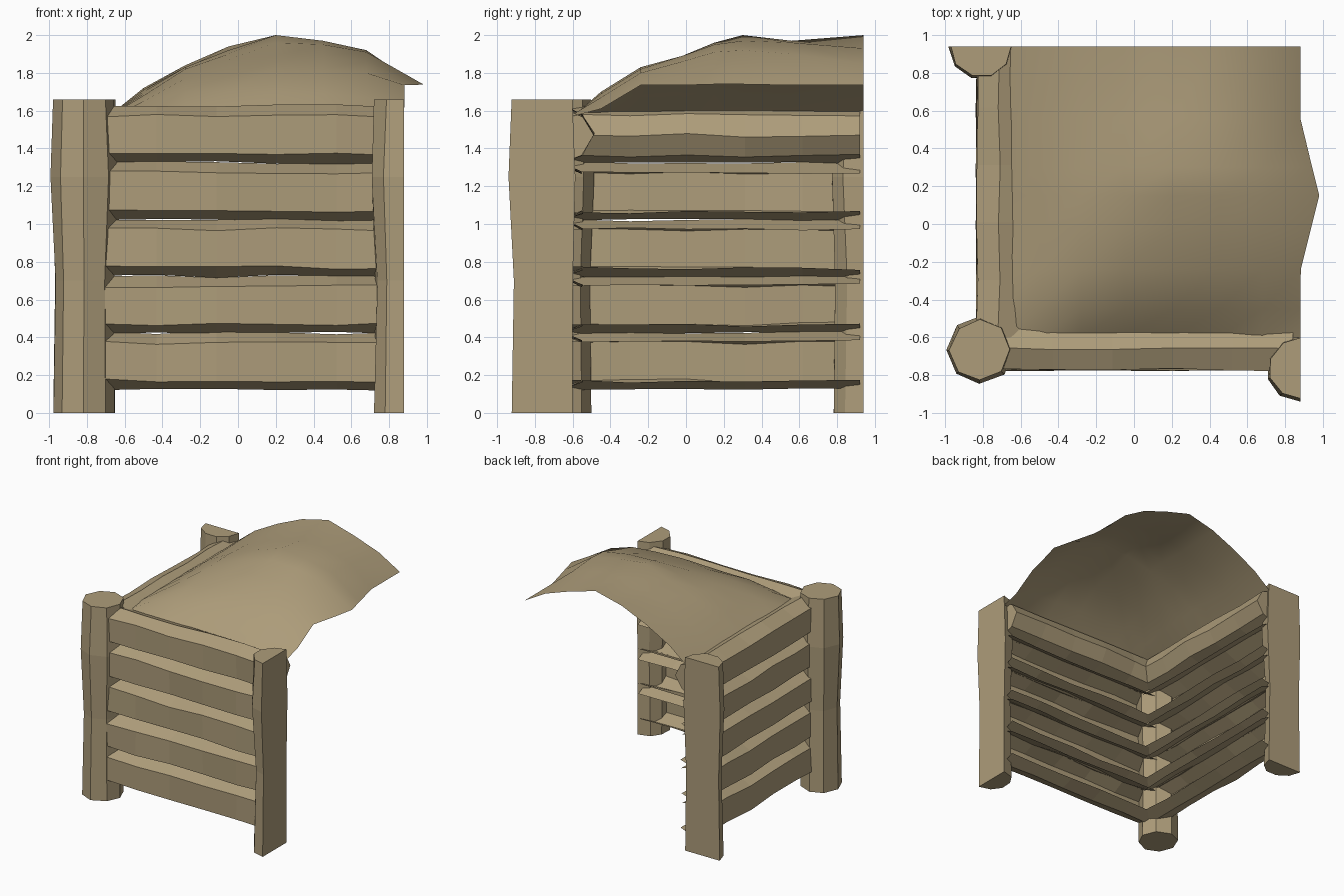
import bpy, bmesh, math, random
from mathutils import Vector

random.seed(4)
cube = bpy.data.objects.get("Cube")
if cube:
    bpy.data.objects.remove(cube, do_unlink=True)

# One sandy wood colour
wood = bpy.data.materials.new("sandy_wood")
wood.use_nodes = True
COLOR = (0.42, 0.335, 0.195, 1)
wood.diffuse_color = COLOR
wood.node_tree.nodes["Principled BSDF"].inputs["Base Color"].default_value = COLOR


def jit(a):
    return random.uniform(-a, a)


def finish(bm, name, smooth=False):
    if not smooth:
        bmesh.ops.recalc_face_normals(bm, faces=bm.faces[:])
    mesh = bpy.data.meshes.new(name)
    bm.to_mesh(mesh)
    bm.free()
    mesh.materials.append(wood)
    for p in mesh.polygons:
        p.use_smooth = smooth
    obj = bpy.data.objects.new(name, mesh)
    bpy.context.collection.objects.link(obj)
    return obj


def loft(name, rings, solid=True):
    """Join rings of points into a capped solid, or an open shell."""
    bm = bmesh.new()
    rows = [[bm.verts.new(p) for p in ring] for ring in rings]
    n = len(rows[0])
    for a, b in zip(rows, rows[1:]):
        for i in range(n if solid else n - 1):
            j = (i + 1) % n
            bm.faces.new((a[i], a[j], b[j], b[i]))
    if solid:
        bm.faces.new(rows[0])
        bm.faces.new(rows[-1])
    return finish(bm, name)


# Posts: wobbly octagons, two of them sliced flat at the open sides
def post(name, cx, cy, start, sweep, count, cut_axis=None):
    rings = []
    for z, r in ((0, 0.165), (0.7, 0.155), (1.25, 0.178), (1.66, 0.163)):
        ring = []
        for i in range(count):
            t = math.radians(start + sweep * i)
            p = Vector((cx + r * math.cos(t) + jit(0.006), cy + r * math.sin(t) + jit(0.006), z))
            if cut_axis is not None and i in (0, count - 1):
                p[cut_axis] = (cx, cy)[cut_axis]
            ring.append(p)
        rings.append(ring)
    return loft(name, rings)


post("corner_post", -0.815, -0.665, 0, 45, 8)
post("front_half_post", 0.88, -0.76, 90, 36, 6, cut_axis=0)
post("back_half_post", -0.81, 0.94, 180, 36, 6, cut_axis=1)


# Rails: hollow hexagonal planks open on the inside; the top one is solid
def rail(name, z, start, end, outer, inner, along_x, top=False):
    mid = (outer + inner) / 2
    section = [(inner, 0.255), (mid, 0.305), (outer, 0.25),
               (outer, 0.05), (mid, 0.002), (inner, 0.045)]
    if top:
        section.append((inner + 0.06, 0.15))
    rings = []
    steps = 5
    for k in range(steps + 1):
        s = start + (end - start) * k / steps
        sag = jit(0.005)
        ring = []
        for d, h in section:
            d += jit(0.008)
            h += sag + jit(0.008)
            ring.append((s, d, z + h) if along_x else (d, s, z + h))
        rings.append(ring)
    loft(name, rings, solid=top)


for i in range(5):
    base = 0.12 + 0.3 * i
    rail(f"front_rail_{i + 1}", base, -0.75, 0.84, -0.77, -0.55, True, i == 4)
    rail(f"side_rail_{i + 1}", base, -0.6, 0.92, -0.83, -0.6, False, i == 4)

# Heaped cover: a sagging sheet, tucked behind the top rails
xs = (-0.7, -0.5, -0.28, -0.05, 0.2, 0.45, 0.68, 0.88)
heap = {
    -0.60: (1.55, 1.57, 1.57, 1.57, 1.57, 1.57, 1.58, 1.57),
    -0.45: (1.56, 1.65, 1.70, 1.70, 1.70, 1.69, 1.67, 1.61),
    -0.24: (1.56, 1.68, 1.77, 1.80, 1.83, 1.82, 1.80, 1.735),
    -0.02: (1.56, 1.69, 1.82, 1.87, 1.89, 1.89, 1.86, 1.735),
    0.15: (1.56, 1.70, 1.83, 1.90, 1.96, 1.95, 1.91, 1.74),
    0.30: (1.56, 1.71, 1.83, 1.92, 2.00, 1.97, 1.92, 1.74),
    0.56: (1.56, 1.71, 1.82, 1.91, 1.97, 1.96, 1.90, 1.735),
    0.94: (1.56, 1.72, 1.84, 1.94, 2.00, 1.93, 1.85, 1.735),
}
bm = bmesh.new()
rows = []
for y, heights in heap.items():
    tip = 0.1 * max(0, 1 - abs(y - 0.15) / 0.4)
    row = [bm.verts.new((x + (tip if x > 0.8 else 0), y, z)) for x, z in zip(xs, heights)]
    rows.append(row)
for a, b in zip(rows, rows[1:]):
    for i in range(len(xs) - 1):
        bm.faces.new((a[i], a[i + 1], b[i + 1], b[i]))
finish(bm, "heaped_cover", smooth=True)
